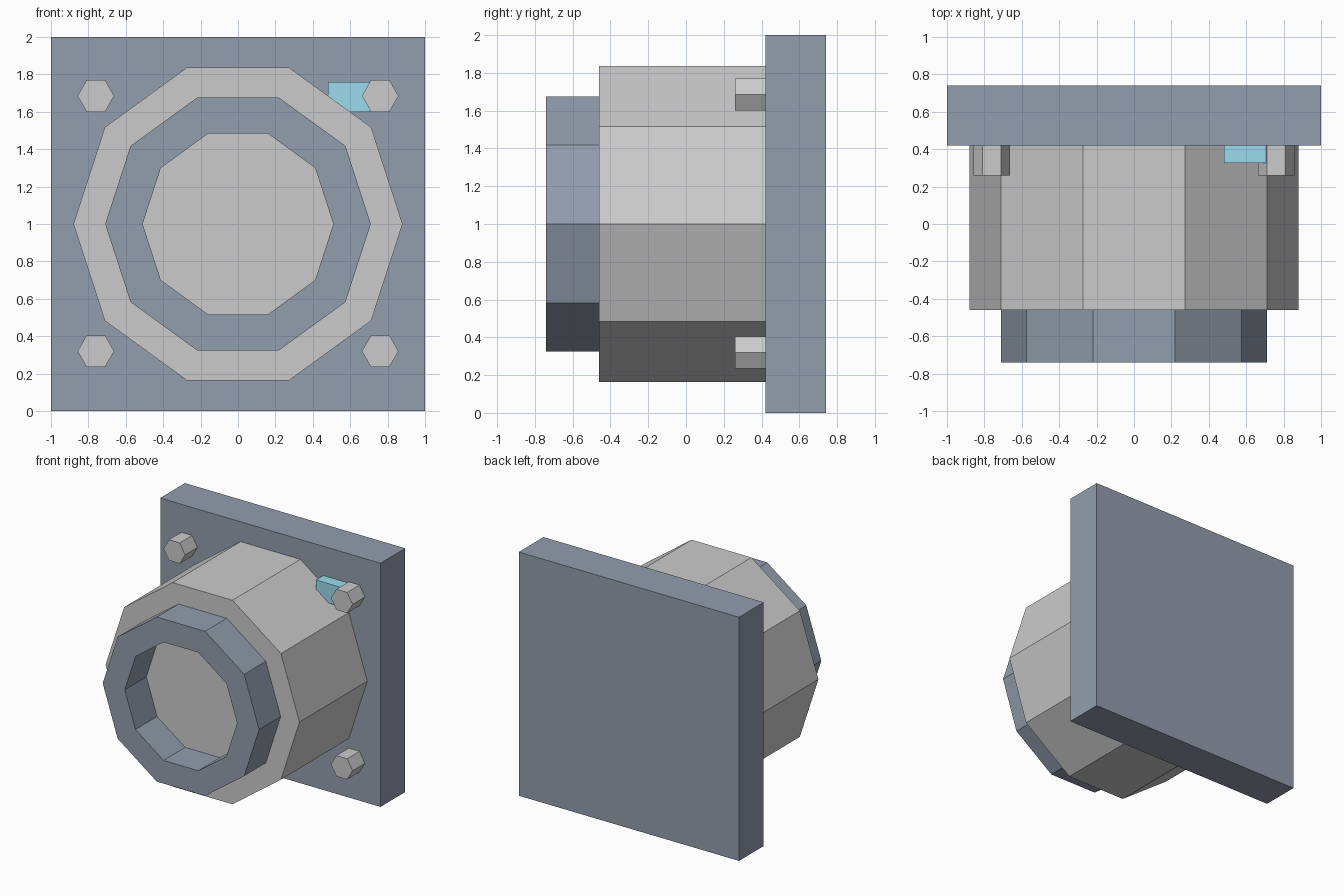
import bpy, bmesh
from math import cos, sin, tau

if "Cube" in bpy.data.objects:
    bpy.data.objects.remove(bpy.data.objects["Cube"])


def material(name, color):
    mat = bpy.data.materials.new(name)
    mat.diffuse_color = color
    mat.use_nodes = True
    mat.node_tree.nodes["Principled BSDF"].inputs["Base Color"].default_value = mat.diffuse_color
    return mat


def finish(name, bm, mat=None):
    bmesh.ops.recalc_face_normals(bm, faces=bm.faces)
    mesh = bpy.data.meshes.new(name)
    bm.to_mesh(mesh)
    bm.free()
    obj = bpy.data.objects.new(name, mesh)
    bpy.context.collection.objects.link(obj)
    if mat:
        mesh.materials.append(mat)
    return obj


def box(name, x0, x1, y0, y1, z0, z1, mat=None):
    bm = bmesh.new()
    bmesh.ops.create_cube(bm, size=1)
    bmesh.ops.scale(bm, vec=(x1 - x0, y1 - y0, z1 - z0), verts=bm.verts)
    bmesh.ops.translate(bm, vec=((x0 + x1) / 2, (y0 + y1) / 2, (z0 + z1) / 2), verts=bm.verts)
    return finish(name, bm, mat)


def loop(bm, n, r, x, y, z):
    return [bm.verts.new((x + r * cos(tau * i / n), y, z + r * sin(tau * i / n)))
            for i in range(n)]


def bridge(bm, a, b):
    for i in range(len(a)):
        j = (i + 1) % len(a)
        bm.faces.new((a[i], a[j], b[j], b[i]))


def prism(name, n, r, x, z, y0, y1, mat=None):
    bm = bmesh.new()
    front, back = loop(bm, n, r, x, y0, z), loop(bm, n, r, x, y1, z)
    bridge(bm, front, back)
    bm.faces.new(front)
    bm.faces.new(back)
    return finish(name, bm, mat)


def ring(name, n, r_out, r_in, z, y0, y1, mat=None):
    bm = bmesh.new()
    loops = [loop(bm, n, r, 0, y, z)
             for r, y in ((r_out, y0), (r_out, y1), (r_in, y1), (r_in, y0))]
    for k in range(4):
        bridge(bm, loops[k], loops[(k + 1) % 4])
    return finish(name, bm, mat)


slate = material("slate", (0.29, 0.34, 0.42, 1))
cyan = material("cyan", (0.33, 0.71, 0.85, 1))

# Square mounting plate at the back
box("mounting_plate", -1, 1, 0.42, 0.74, 0, 2, slate)

# Ten-sided body with a hollow collar on its front
prism("body", 10, 0.88, 0, 1, -0.46, 0.42)
ring("front_collar", 10, 0.71, 0.51, 1, -0.74, -0.46, slate)

# Hexagonal bolt in each plate corner
for x in (-0.76, 0.76):
    for z in (0.32, 1.685):
        prism("corner_bolt", 6, 0.098, x, z, 0.26, 0.42)

# Small coloured marker beside the upper right bolt
box("marker", 0.48, 0.705, 0.325, 0.42, 1.60, 1.76, cyan)
